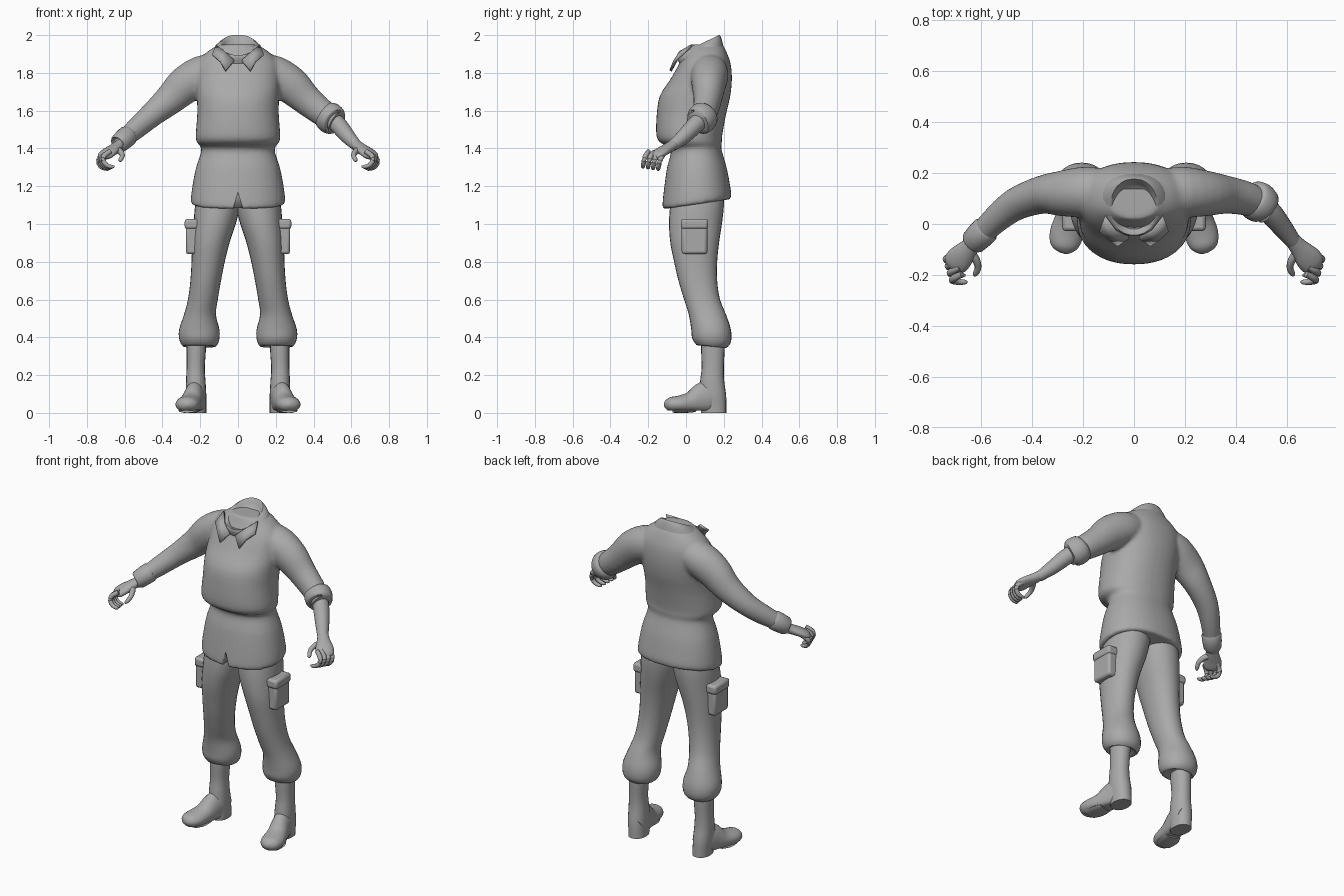
import bpy, bmesh, math
from mathutils import Vector

grey = bpy.data.materials.new("cloth_grey")
grey.diffuse_color = (0.4, 0.4, 0.4, 1)


def spline(rows, steps):
    """Catmull-Rom through rows of equal length."""
    out = []
    for i in range(len(rows) - 1):
        a, b = rows[max(i - 1, 0)], rows[i]
        c, d = rows[i + 1], rows[min(i + 2, len(rows) - 1)]
        for k in range(steps):
            t = k / steps
            out.append([0.5 * (2 * q + (r - p) * t + (2 * p - 5 * q + 4 * r - s) * t * t
                               + (3 * q - p - 3 * r + s) * t ** 3)
                        for p, q, r, s in zip(a, b, c, d)])
    return out + [list(rows[-1])]


def skin(bm, loops):
    """Bridge point loops and cap both ends."""
    vs = [[bm.verts.new(p) for p in loop] for loop in loops]
    n = len(vs[0])
    for a, b in zip(vs, vs[1:]):
        for i in range(n):
            bm.faces.new((a[i], a[(i + 1) % n], b[(i + 1) % n], b[i]))
    bm.faces.new(vs[0])
    bm.faces.new(vs[-1])


def stack(bm, rows, n=28, steps=3, s=1, power=0.9):
    """Horizontal rings: x0, x1, y0, y1, z, tilt (z rise per y)."""
    loops = []
    for x0, x1, y0, y1, z, tilt in spline(rows, steps):
        loop = []
        for i in range(n):
            a = 2 * math.pi * i / n
            c, d = math.cos(a), math.sin(a)
            px = math.copysign(abs(c) ** power, c) * (x1 - x0) / 2
            py = math.copysign(abs(d) ** power, d) * (y1 - y0) / 2
            loop.append((s * ((x0 + x1) / 2 + px), (y0 + y1) / 2 + py, z + tilt * py))
        loops.append(loop)
    skin(bm, loops)


def tube(bm, rows, n=16, steps=3, s=1, floor=None):
    """Rings square to a path: x, y, z, radius sideways, radius up."""
    rows = spline(rows, steps)
    pts = [Vector(r[:3]) for r in rows]
    loops = []
    for i, r in enumerate(rows):
        t = (pts[min(i + 1, len(pts) - 1)] - pts[max(i - 1, 0)]).normalized()
        side = t.cross(Vector((0, 0, 1))).normalized()
        up = side.cross(t)
        loop = []
        for k in range(n):
            a = 2 * math.pi * k / n
            p = pts[i] + side * (math.cos(a) * r[3]) + up * (math.sin(a) * r[4])
            if floor is not None:
                p.z = max(p.z, floor)
            loop.append((s * p.x, p.y, p.z))
        loops.append(loop)
    skin(bm, loops)


def finish(bm, name, angle=50):
    bmesh.ops.recalc_face_normals(bm, faces=bm.faces)
    me = bpy.data.meshes.new(name)
    bm.to_mesh(me)
    bm.free()
    ob = bpy.data.objects.new(name, me)
    bpy.context.collection.objects.link(ob)
    me.materials.append(grey)
    bpy.ops.object.select_all(action='DESELECT')
    ob.select_set(True)
    bpy.context.view_layer.objects.active = ob
    bpy.ops.object.shade_smooth_by_angle(angle=math.radians(angle))
    return ob


def sym(w, y0, y1, z, tilt=0.0):
    return (-w, w, y0, y1, z, tilt)


# Jacket: body and both sleeves, fused into one skin
bm = bmesh.new()
stack(bm, [sym(.245, -.12, .235, 1.105, .15), sym(.25, -.125, .24, 1.13, .15),
           sym(.24, -.115, .23, 1.21, .08), sym(.222, -.10, .215, 1.30),
           sym(.193, -.08, .188, 1.395), sym(.217, -.135, .19, 1.43),
           sym(.224, -.157, .192, 1.47), sym(.216, -.155, .212, 1.58),
           sym(.218, -.138, .235, 1.68), sym(.222, -.08, .243, 1.77),
           sym(.215, -.035, .236, 1.85), sym(.165, 0, .215, 1.91),
           sym(.10, .02, .195, 1.95)], n=40)
upper = [(.10, .125, 1.815, .09, .09), (.19, .125, 1.79, .10, .102),
         (.28, .12, 1.735, .09, .10), (.36, .115, 1.66, .075, .083)]
tube(bm, upper + [(.44, .10, 1.595, .067, .073), (.50, .075, 1.55, .06, .065)], n=24)
tube(bm, upper + [(.46, .08, 1.575, .065, .065), (.54, .02, 1.505, .055, .057),
                  (.62, -.06, 1.435, .045, .045)], n=24, s=-1)
jacket = finish(bm, "jacket")
rm = jacket.modifiers.new("fuse", 'REMESH')
rm.mode = 'VOXEL'
rm.voxel_size = 0.011
rm.use_smooth_shade = True
sm = jacket.modifiers.new("soften", 'SMOOTH')
sm.iterations = 4

# Notch in the front hem
bm = bmesh.new()
skin(bm, [[(-.035, y, 1.05), (.035, y, 1.05), (0, y, 1.165)] for y in (-.3, -.07)])
notch = finish(bm, "hem_notch_cutter")
notch.hide_render = True
notch.display_type = 'WIRE'
cut = jacket.modifiers.new("notch", 'BOOLEAN')
cut.operation = 'DIFFERENCE'
cut.object = notch

# Standing collar with a hollow neck
bm = bmesh.new()
stack(bm, [sym(.145, -.035, .20, 1.89, .35), sym(.125, -.045, .19, 1.925, .42),
           sym(.098, -.045, .18, 1.945, .48), sym(.086, -.04, .172, 1.945, .48),
           sym(.07, -.02, .15, 1.92, .42)], n=32, steps=2)
finish(bm, "collar")

# Lapels
for s, label in ((1, "left"), (-1, "right")):
    bm = bmesh.new()
    pts = [(.02, -.052, 1.865), (.065, -.082, 1.81), (.095, -.062, 1.86),
           (.135, -.025, 1.895), (.115, .03, 1.945), (.07, -.03, 1.91)]
    bm.faces.new([bm.verts.new((s * x, y, z)) for x, y, z in pts])
    bmesh.ops.triangulate(bm, faces=bm.faces)
    lapel = finish(bm, label + "_lapel")
    th = lapel.modifiers.new("thickness", 'SOLIDIFY')
    th.thickness = 0.014
    th.offset = 0

# Cuffs: rolled up on one arm, buttoned at the wrist on the other
bm = bmesh.new()
tube(bm, [(.455, .108, 1.585, .055, .055), (.463, .103, 1.578, .072, .075),
          (.485, .088, 1.563, .079, .083), (.508, .070, 1.546, .074, .079),
          (.516, .062, 1.540, .060, .064), (.506, .070, 1.547, .045, .045)], n=24, steps=2)
finish(bm, "rolled_cuff")
bm = bmesh.new()
tube(bm, [(.578, -.018, 1.472, .046, .046), (.584, -.024, 1.467, .056, .056),
          (.630, -.070, 1.426, .051, .051), (.636, -.076, 1.421, .040, .040)],
     n=24, steps=2, s=-1)
finish(bm, "wrist_cuff")

# Bare forearm
bm = bmesh.new()
tube(bm, [(.47, .10, 1.575, .046, .046), (.53, .05, 1.525, .046, .046),
          (.58, -.01, 1.465, .040, .040), (.63, -.075, 1.412, .030, .028)], n=20)
finish(bm, "forearm")

for s, label in ((1, "left"), (-1, "right")):
    # Hand: palm, four curled fingers and a thumb
    bm = bmesh.new()
    tube(bm, [(.615, -.055, 1.428, .030, .027), (.645, -.09, 1.405, .036, .027),
              (.68, -.13, 1.382, .050, .025), (.705, -.16, 1.362, .048, .022),
              (.715, -.172, 1.352, .030, .012)], s=s)
    for i in range(4):
        y, x = -.222 + .027 * i, -.014 + .008 * i
        z = .012 - .004 * i
        tube(bm, [(.690 + x, y + .025, 1.372 + z, .012, .014), (.722 + x, y + .008, 1.350 + z, .014, .014),
                  (.727 + x, y, 1.322 + z, .013, .013), (.708 + x, y - .005, 1.298 + z, .012, .012),
                  (.680 + x, y - .006, 1.291 + z, .010, .010), (.668 + x, y - .006, 1.293 + z, .004, .004)],
             n=10, steps=2, s=s)
    tube(bm, [(.650, -.10, 1.398, .018, .018), (.622, -.137, 1.382, .016, .017),
              (.612, -.170, 1.362, .013, .013), (.622, -.195, 1.340, .011, .011),
              (.628, -.202, 1.332, .004, .004)], n=10, s=s)
    finish(bm, label + "_hand")

    # Trouser leg, gathered below the knee
    bm = bmesh.new()
    stack(bm, [(-.02, .21, -.075, .20, 1.18, 0), (-.01, .228, -.085, .20, 1.09, 0),
               (.012, .235, -.09, .19, 1.0, 0), (.045, .243, -.083, .175, .9, 0),
               (.070, .246, -.063, .165, .8, 0), (.090, .252, -.04, .165, .7, 0),
               (.107, .265, -.01, .18, .6, 0), (.117, .286, .015, .212, .52, 0),
               (.098, .312, .028, .238, .44, 0), (.100, .310, .033, .238, .385, -.1),
               (.118, .290, .055, .212, .352, -.1), (.150, .275, .075, .20, .362, 0)],
          s=s, power=.95)
    finish(bm, label + "_trouser_leg")

    # Cargo pocket with flap
    bm = bmesh.new()
    for cx, cz, w, d, h in ((.243, .925, .066, .135, .17), (.243, 1.0, .078, .145, .055)):
        new = bmesh.ops.create_cube(bm, size=1)["verts"]
        for v in new:
            v.co = Vector((s * (cx + v.co.x * w), .045 + v.co.y * d, cz + v.co.z * h))
    pocket = finish(bm, label + "_cargo_pocket", 40)
    bev = pocket.modifiers.new("soft_edges", 'BEVEL')
    bev.width = 0.014
    bev.segments = 2

    # Boot: shaft, foot and heel
    bm = bmesh.new()
    stack(bm, [(.170, .272, .080, .204, .40, 0), (.170, .272, .080, .204, .33, 0),
               (.176, .272, .083, .200, .24, 0), (.172, .275, .075, .202, .17, 0),
               (.168, .275, .070, .212, .10, 0), (.168, .270, .075, .214, .04, 0),
               (.168, .268, .080, .214, 0, 0)], n=20, s=s)
    tube(bm, [(.212, .18, .06, .040, .06), (.222, .13, .08, .052, .09),
              (.235, .075, .068, .055, .085), (.250, .02, .052, .060, .058),
              (.265, -.04, .046, .066, .045), (.274, -.085, .045, .055, .038),
              (.278, -.107, .045, .032, .022), (.280, -.115, .045, .010, .008)],
         n=20, s=s, floor=.012)
    tube(bm, [(.268, -.065, .014, .045, .014), (.258, -.01, .012, .058, .013),
              (.246, .045, .014, .046, .010)], n=12, s=s, floor=0)
    finish(bm, label + "_boot")
